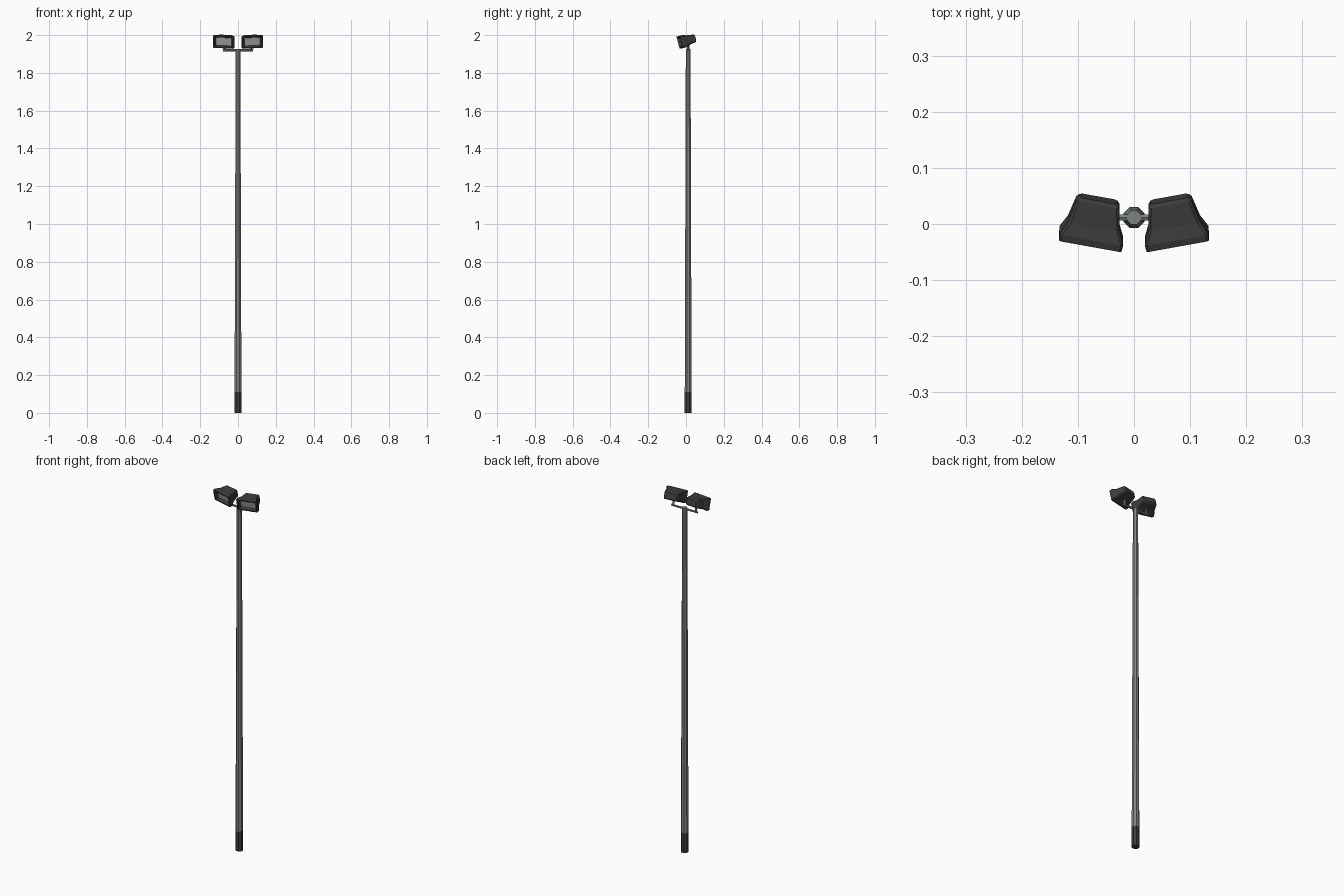
import bpy, bmesh, math
from mathutils import Matrix, Vector

if "Cube" in bpy.data.objects:
    bpy.data.objects.remove(bpy.data.objects["Cube"])


def material(name, c):
    m = bpy.data.materials.new(name)
    m.diffuse_color = (*c, 1)
    m.use_nodes = True
    m.node_tree.nodes["Principled BSDF"].inputs["Base Color"].default_value = m.diffuse_color
    return m


DARK = material("dark_housing", (0.045, 0.045, 0.045))
STEEL = material("grey_steel", (0.21, 0.235, 0.23))
LENS = material("pale_lens", (0.36, 0.39, 0.39))
PY = 0.0115  # pole axis in y


def finish(bm, name, mats):
    bmesh.ops.recalc_face_normals(bm, faces=bm.faces)
    me = bpy.data.meshes.new(name)
    bm.to_mesh(me)
    bm.free()
    for m in mats:
        me.materials.append(m)
    ob = bpy.data.objects.new(name, me)
    bpy.context.collection.objects.link(ob)
    return ob


def loft(bm, loops):
    """Skin consecutive loops and cap both ends; returns the last cap."""
    rings = [[bm.verts.new(p) for p in loop] for loop in loops]
    n = len(rings[0])
    for a, b in zip(rings, rings[1:]):
        for i in range(n):
            j = (i + 1) % n
            bm.faces.new((a[i], a[j], b[j], b[i]))
    return rings


def rod(name, a, b, ra, rb, sides, mat):
    """Tapered prism from a to b; flats face the axes."""
    a, b = Vector(a), Vector(b)
    q = (b - a).to_track_quat('Z', 'Y')
    bm = bmesh.new()
    loops = []
    for p, r in ((a, ra), (b, rb)):
        r /= math.cos(math.pi / sides)
        loops.append([p + q @ Vector((r * math.cos(t), r * math.sin(t), 0))
                      for t in ((k + 0.5) * 2 * math.pi / sides for k in range(sides))])
    for ring in loft(bm, loops):
        bm.faces.new(ring)
    return finish(bm, name, [mat])


def section(y, w, h, c):
    """Rectangle of half size w, h with chamfered corners."""
    return [(x, y, z) for x, z in (
        (w - c, -h), (w, -h + c), (w, h - c), (w - c, h),
        (-w + c, h), (-w, h - c), (-w, -h + c), (-w + c, -h))]


def lamp(name, side):
    bm = bmesh.new()
    # lens recess, rim, flared housing, rear chamfer
    loops = [section(*s) for s in (
        (0.014, 0.042, 0.0215, 0.003),
        (0.000, 0.049, 0.0265, 0.003),
        (0.000, 0.0565, 0.033, 0.004),
        (0.012, 0.0575, 0.034, 0.004),
        (0.035, 0.047, 0.027, 0.005),
        (0.075, 0.039, 0.021, 0.005),
        (0.081, 0.034, 0.016, 0.005))]
    rings = loft(bm, loops)
    lens = bm.faces.new(rings[0])
    lens.material_index = 1
    bm.faces.new(rings[-1])
    # turned outward, then tipped toward the ground
    m = (Matrix.Translation((side * 0.078, -0.032, 1.962))
         @ Matrix.Rotation(math.radians(15), 4, 'X')
         @ Matrix.Rotation(math.radians(10.5 * side), 4, 'Z'))
    bmesh.ops.transform(bm, matrix=m, verts=bm.verts)
    return finish(bm, name, [DARK, LENS])


# pole with dark foot
rod("pole_foot", (0, PY, 0), (0, PY, 0.11), 0.0188, 0.0184, 8, DARK)
rod("pole", (0, PY, 0.11), (0, PY, 1.926), 0.0182, 0.0125, 8, STEEL)
# crossbar carrying the lamps
rod("crossbar", (-0.08, PY, 1.919), (0.08, PY, 1.919), 0.0055, 0.0055, 6, STEEL)
for s, label in ((-1, "left"), (1, "right")):
    rod("lamp_peg_" + label, (s * 0.07, PY, 1.919), (s * 0.07, PY, 1.965),
        0.005, 0.005, 6, STEEL)
    lamp("floodlight_" + label, s)
